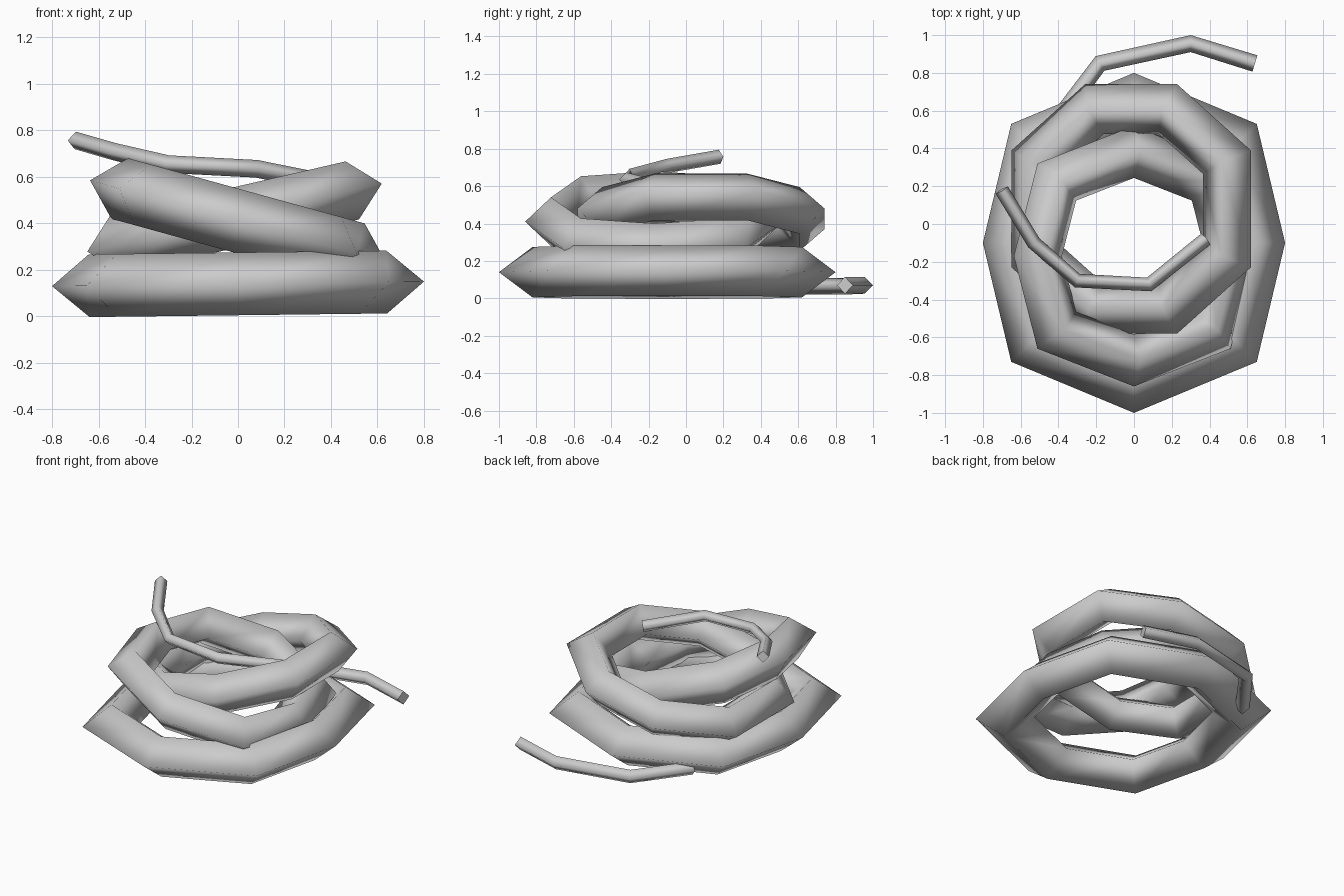
import bpy
from math import radians
from mathutils import Vector, Matrix

if "Cube" in bpy.data.objects:
    bpy.data.objects.remove(bpy.data.objects["Cube"])

grey = bpy.data.materials.new("plain_grey")
grey.use_nodes = True
colour = (0.6, 0.6, 0.6, 1)
grey.diffuse_color = colour
grey.node_tree.nodes["Principled BSDF"].inputs["Base Color"].default_value = colour


def loft(name, sections, closed):
    """Skin a row of four-point sections, as a loop or with end caps."""
    count = len(sections)
    verts = [p for section in sections for p in section]
    faces = []
    for i in range(count if closed else count - 1):
        a, b = 4 * i, 4 * ((i + 1) % count)
        for k in range(4):
            n = (k + 1) % 4
            faces.append((a + k, b + k, b + n, a + n))
    if not closed:
        faces += [(0, 1, 2, 3), tuple(4 * count - 1 - k for k in range(4))]
    mesh = bpy.data.meshes.new(name)
    mesh.from_pydata(verts, [], faces)
    mesh.materials.append(grey)
    for i, face in enumerate(mesh.polygons):
        face.use_smooth = closed or i < len(faces) - 2
    obj = bpy.data.objects.new(name, mesh)
    bpy.context.collection.objects.link(obj)
    return obj


def coil(name, quarter, centre, tilt, half_height):
    """Closed eight-sided loop with a diamond section, tilted about y."""
    # mirror the quarter outline into a full loop, dropping repeated points
    q = quarter
    loop = q + [(-x, y) for x, y in q[::-1]]
    loop += [(-x, -y) for x, y in q] + [(x, -y) for x, y in q[::-1]]
    points = [Vector((x, y, 0)) for x, y in dict.fromkeys((x + 0.0, y + 0.0) for x, y in loop)]
    place = Matrix.Translation(centre) @ Matrix.Rotation(radians(tilt), 4, 'Y')
    up = Vector((0, 0, half_height))
    sections = [[place @ p for p in (o, o * 0.8 + up, o * 0.6, o * 0.8 - up)] for o in points]
    return loft(name, sections, True)


def strand(name, path, radius):
    """Thin open rope with a diamond section and flat ends."""
    path = [Vector(p) for p in path]
    sections = []
    for i, p in enumerate(path):
        along = path[min(i + 1, len(path) - 1)] - path[max(i - 1, 0)]
        side = along.cross(Vector((0, 0, 1))).normalized() * radius
        up = side.cross(along).normalized() * radius
        sections.append([p + side, p + up, p - side, p - up])
    return loft(name, sections, False)


# Stacked loops, from the wide base to the two crossed upper ones
coil("base_coil", [(0.8, 0), (0.65, 0.63), (0, 0.9)], (0, -0.1, 0.14), -0.7, 0.135)
coil("middle_coil", [(0.66, 0), (0.53, 0.49), (0, 0.69)], (0, -0.17, 0.41), 15.4, 0.135)
coil("top_coil", [(0.65, 0.31), (0.25, 0.66)], (-0.015, 0.08, 0.425), -13, 0.128)

# Loose ends
strand("lower_loose_end", [(0.64, 0.85, 0.07), (0.3, 0.955, 0.07), (-0.18, 0.85, 0.065),
                           (-0.42, 0.53, 0.065)], 0.045)
strand("upper_loose_end", [(-0.7, 0.18, 0.757), (-0.53, -0.1, 0.708), (-0.3, -0.3, 0.655),
                           (0.08, -0.32, 0.635), (0.38, -0.08, 0.575)], 0.038)
